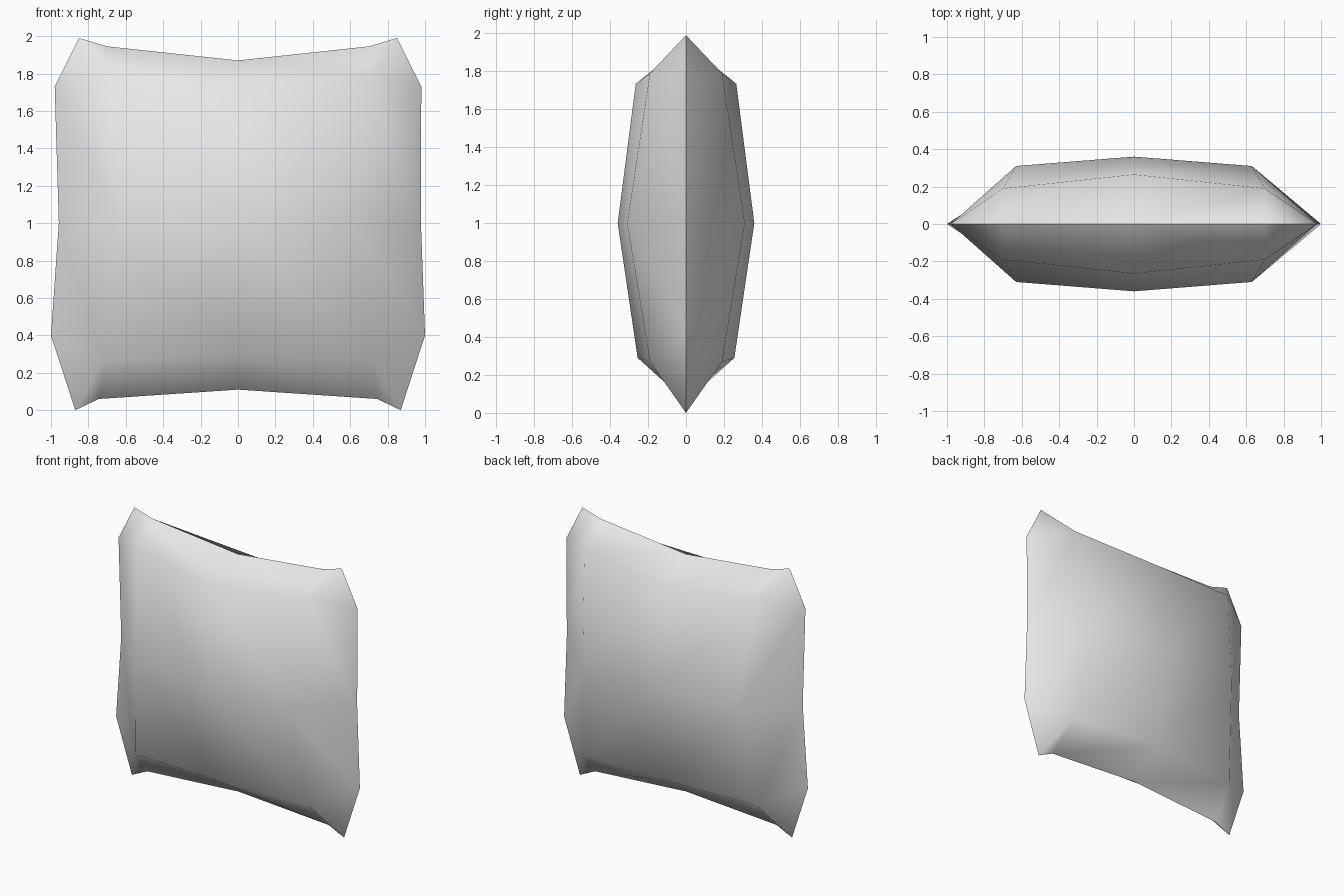
import bpy
import bmesh

default_cube = bpy.data.objects.get("Cube")
if default_cube:
    bpy.data.objects.remove(default_cube, do_unlink=True)

# Half of the cushion panel: each row runs from the middle to the side seam
# as (x, puff depth, z)
HALF_ROWS = [
    [(0, 0, 1.87), (0.70, 0, 1.945), (0.85, 0, 1.99)],
    [(0, 0.265, 1.735), (0.70, 0.19, 1.79), (0.98, 0, 1.73)],
    [(0, 0.36, 1.0), (0.63, 0.31, 1.0), (0.978, 0, 1.0)],
    [(0, 0.255, 0.29), (0.71, 0.19, 0.27), (1.0, 0, 0.40)],
    [(0, 0, 0.11), (0.745, 0, 0.06), (0.87, 0, 0)],
]
LEFT_SEAM_DENT = 0.02


def full_row(half):
    """Mirror a half row across the middle."""
    mirrored = [(-x, depth, z) for x, depth, z in reversed(half[1:])]
    return mirrored + half


def make_material(name, color):
    mat = bpy.data.materials.new(name)
    mat.use_nodes = True
    mat.diffuse_color = color
    mat.node_tree.nodes["Principled BSDF"].inputs["Base Color"].default_value = color
    return mat


def add_panel(bm, rows, side, seam):
    """Add one puffed panel; both panels share the seam vertices."""
    grid = []
    for r, row in enumerate(rows):
        line = []
        for c, (x, depth, z) in enumerate(row):
            if depth == 0:
                if (r, c) not in seam:
                    seam[r, c] = bm.verts.new((x, 0, z))
                line.append(seam[r, c])
            else:
                line.append(bm.verts.new((x, side * depth, z)))
        grid.append(line)

    last = len(rows) - 2
    for r in range(last + 1):
        for c in range(last + 1):
            quad = [grid[r][c], grid[r][c + 1],
                    grid[r + 1][c + 1], grid[r + 1][c]]
            if r in (0, last) and c in (0, last):
                # Corner patches fold along the line from tip to shoulder
                if r != c:
                    quad = quad[1:] + quad[:1]
                bm.faces.new((quad[0], quad[1], quad[2]))
                bm.faces.new((quad[0], quad[2], quad[3]))
            else:
                bm.faces.new(quad)


rows = [full_row(half) for half in HALF_ROWS]
x, depth, z = rows[2][0]
rows[2][0] = (x + LEFT_SEAM_DENT, depth, z)

# Cushion: front and back panels joined along the seam
bm = bmesh.new()
seam = {}
for side in (-1, 1):
    add_panel(bm, rows, side, seam)
bmesh.ops.recalc_face_normals(bm, faces=bm.faces[:])

# Smooth panels with a crisp seam
for face in bm.faces:
    face.smooth = True
for edge in bm.edges:
    if all(abs(v.co.y) < 1e-6 for v in edge.verts):
        edge.smooth = False

mesh = bpy.data.meshes.new("cushion")
bm.to_mesh(mesh)
bm.free()
mesh.materials.append(make_material("light grey fabric", (0.8, 0.8, 0.8, 1)))
cushion = bpy.data.objects.new("cushion", mesh)
bpy.context.collection.objects.link(cushion)
